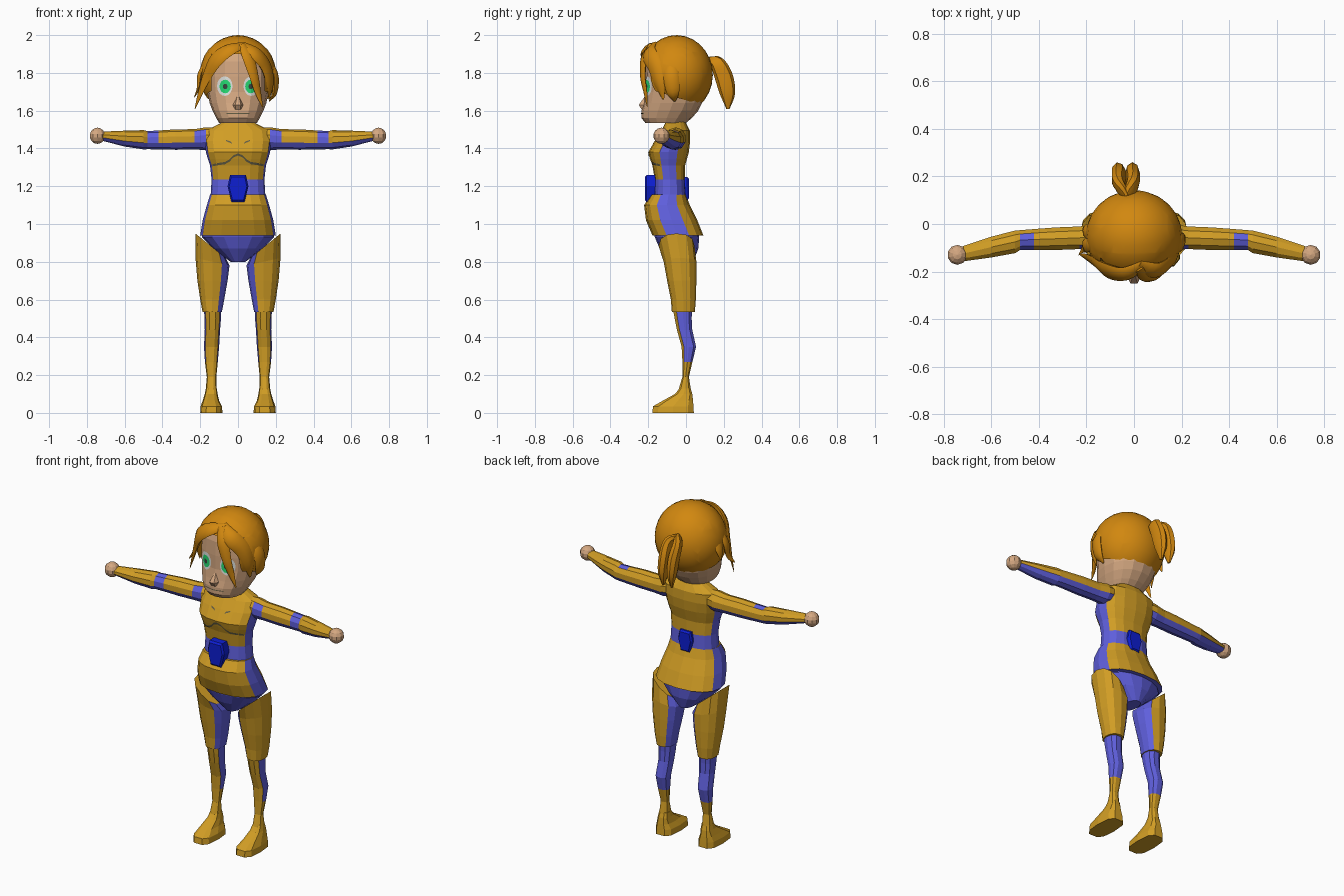
import bpy, bmesh, math
from mathutils import Vector, Matrix
from mathutils.bvhtree import BVHTree

if "Cube" in bpy.data.objects:
    bpy.data.objects.remove(bpy.data.objects["Cube"])

def material(name, r, g, b):
    m = bpy.data.materials.new(name)
    m.diffuse_color = (r, g, b, 1)
    m.use_nodes = True
    m.node_tree.nodes["Principled BSDF"].inputs["Base Color"].default_value = m.diffuse_color
    return m

GOLD = material("gold suit", .64, .34, .018)
BLUE = material("violet blue suit", .115, .115, .72)
GEM = material("deep blue", .004, .013, .65)
SKIN = material("skin", .66, .39, .22)
HAIR = material("orange hair", .64, .245, .005)
WHITE = material("eye white", .75, .78, .75)
GREEN = material("green iris", .02, .7, .17)
DARK = material("dark pupil", .04, .06, .05)
GREY = material("olive grey trim", .13, .115, .06)

def finish(name, bm, mats, rule=None, smooth=False):
    bmesh.ops.recalc_face_normals(bm, faces=bm.faces)
    if rule:
        for f in bm.faces:
            f.material_index = int(rule(f.calc_center_median(), f.normal))
    me = bpy.data.meshes.new(name)
    bm.to_mesh(me)
    bm.free()
    for m in mats:
        me.materials.append(m)
    ob = bpy.data.objects.new(name, me)
    bpy.context.collection.objects.link(ob)
    if smooth:
        bpy.ops.object.select_all(action='DESELECT')
        ob.select_set(True)
        bpy.context.view_layer.objects.active = ob
        bpy.ops.object.shade_smooth_by_angle(angle=math.radians(40))
    return ob

def loft(name, rings, mats, rule=None, smooth=False):
    """Skin a list of closed rings and cap both ends."""
    bm = bmesh.new()
    vs = [[bm.verts.new(p) for p in r] for r in rings]
    n = len(vs[0])
    for a, b in zip(vs, vs[1:]):
        for i in range(n):
            bm.faces.new((a[i], a[(i + 1) % n], b[(i + 1) % n], b[i]))
    bm.faces.new(vs[0][::-1])
    bm.faces.new(vs[-1])
    return finish(name, bm, mats, rule, smooth)

def power(v, p):
    return math.copysign(abs(v) ** p, v)

def ring(z, x0, x1, yf, yb, n=12, p=.85, tilt=0, s=1):
    """Horizontal rounded ring between x0..x1 and yf..yb, side s."""
    out = []
    for i in range(n):
        a = 2 * math.pi * i / n
        c, d = power(math.cos(a), p), power(math.sin(a), p)
        out.append((s * ((x0 + x1) / 2 + (x1 - x0) / 2 * c),
                    (yf + yb) / 2 + (yb - yf) / 2 * d, z + tilt * c))
    return out

def body(name, rows, mats, rule=None, n=16, p=.85):
    return loft(name, [ring(z, -r, r, f, b, n, p) for z, r, f, b in rows], mats, rule)

# Torso: gold front and back, blue flanks and belt
torso = body("torso", [(1.13, .15, -.17, 0), (1.15, .145, -.17, 0), (1.235, .14, -.165, -.005),
    (1.31, .148, -.178, -.005), (1.345, .16, -.19, .005), (1.38, .17, -.2, .015),
    (1.44, .178, -.165, .022), (1.495, .17, -.13, .02), (1.535, .09, -.11, 0), (1.56, .06, -.1, -.01)],
    [GOLD, BLUE], lambda c, n: 1.15 < c.z < 1.235 or (c.z < 1.47 and abs(n.x) > .72))

# Hips flare over the briefs
body("hip_plates", [(1.155, .148, -.185, 0), (1.10, .165, -.222, .02), (1.02, .187, -.212, .06),
    (.94, .2, -.178, .092)], [GOLD, BLUE], lambda c, n: abs(n.x) > .82 or n.z < -.8)
body("briefs", [(1.0, .18, -.18, .06), (.93, .192, -.165, .07), (.87, .13, -.14, .065),
    (.8, .04, -.09, .04)], [BLUE], p=1)

# Belt gems, front and back
def gem(name, y0, y1, y2, k):
    pts = [(.042, .07), (.055, .01), (.034, -.075), (-.034, -.075), (-.055, .01), (-.042, .07)]
    loft(name, [[(x * q, y, 1.19 + z * q) for x, z in pts]
                for y, q in ((y0, k), (y1, k), (y2, k * .85))], [GEM])
gem("belt_gem_front", -.15, -.208, -.218, 1)
gem("belt_gem_back", -.04, .005, .015, .85)

# Limbs, built once per side
for s, side in ((1, "left"), (-1, "right")):
    thigh = [(.885, .065, .226, -.145, .045, .065), (.80, .045, .225, -.118, .055, .02),
             (.70, .055, .215, -.1, .055, 0), (.60, .073, .2, -.08, .052, 0), (.535, .085, .188, -.075, .047, 0)]
    loft(side + "_thigh", [ring(z, a, b, f, k, 12, .85, t, s) for z, a, b, f, k, t in thigh],
         [GOLD, BLUE], lambda c, n: n.x * s < -.6 and abs(n.z) < .7)
    shin = [(.57, .09, .18, -.075, .035), (.50, .09, .178, -.062, .032), (.44, .095, .176, -.05, .035),
            (.35, .1, .18, -.025, .055), (.27, .107, .175, -.02, .035), (.19, .115, .165, -.02, .016),
            (.11, .112, .172, -.045, .03)]
    loft(side + "_shin", [ring(*r, n=10, s=s) for r in shin], [GOLD, BLUE],
         lambda c, n: .27 < c.z and n.y > -.45)
    foot = [(.13, .112, .17, -.035, .025), (.10, .108, .176, -.06, .035), (.065, .1, .187, -.125, .04),
            (.035, .085, .198, -.178, .043), (0, .082, .2, -.182, .045)]
    loft(side + "_foot", [ring(*r, n=10, p=.65, s=s) for r in foot], [GOLD])

    # Arm rows: x, centre y, centre z, half depth, half height
    arm = [(.10, -.055, 1.46, .05, .05), (.17, -.055, 1.452, .056, .06), (.23, -.058, 1.448, .05, .054),
           (.33, -.062, 1.447, .05, .054), (.42, -.065, 1.445, .046, .05), (.48, -.068, 1.444, .044, .048),
           (.50, -.075, 1.446, .05, .051), (.60, -.097, 1.452, .046, .042), (.72, -.125, 1.465, .034, .024)]
    loft(side + "_arm", [[(s * x, y + h * math.cos(math.pi * (i + .5) / 5), z + v * math.sin(math.pi * (i + .5) / 5))
                          for i in range(10)] for x, y, z, h, v in arm], [GOLD, BLUE],
         lambda c, n: n.z < -.35 or (.42 < abs(c.x) < .48 and n.y < .6)
         or (.17 < abs(c.x) < .23 and n.y < -.6))
    bm = bmesh.new()
    bmesh.ops.create_uvsphere(bm, u_segments=10, v_segments=7, radius=.043,
                              matrix=Matrix.Translation((s * .744, -.13, 1.467)))
    finish(side + "_hand", bm, [SKIN])

# Head and nose
head = body("head", [(1.535, .1, -.215, 0), (1.56, .115, -.235, .03), (1.60, .135, -.235, .065),
    (1.64, .15, -.225, .085), (1.70, .163, -.215, .1), (1.78, .168, -.215, .115), (1.86, .16, -.21, .1),
    (1.91, .13, -.195, .07), (1.96, .08, -.14, .02)], [SKIN], p=.9)
body("nose", [(1.68, .008, -.218, -.18), (1.63, .03, -.255, -.18), (1.605, .026, -.238, -.18)], [SKIN], n=6, p=1)

# Painted details are thin plates projected onto the surface behind them
def surface(ob):
    bm = bmesh.new()
    bm.from_mesh(ob.data)
    tree = BVHTree.FromBMesh(bm)
    bm.free()
    return tree

def plate(name, polys, tree, mat, lift):
    bm = bmesh.new()
    for poly in polys:
        f = []
        for x, z in poly:
            hit = tree.ray_cast(Vector((x, -1, z)), Vector((0, 1, 0)))[0]
            f.append(bm.verts.new((x, (hit.y if hit else -.15) - lift, z)))
        bm.faces.new(f)
    return finish(name, bm, [mat])

def disc(cx, cz, rx, rz, n=16):
    """Triangle fan with an inner ring, so the plate follows the face."""
    def pt(i, k):
        a = 2 * math.pi * i / n
        return (cx + k * rx * math.cos(a), cz + k * rz * math.sin(a))
    out = []
    for i in range(n):
        out.append([(cx, cz), pt(i, .5), pt(i + 1, .5)])
        out.append([pt(i, .5), pt(i, 1), pt(i + 1, 1), pt(i + 1, .5)])
    return out

face, chest = surface(head), surface(torso)
for s, side in ((1, "left"), (-1, "right")):
    plate(side + "_eye_white", disc(s * .07, 1.73, .041, .052), face, WHITE, .003)
    plate(side + "_iris", disc(s * .068, 1.728, .03, .036), face, GREEN, .005)
    plate(side + "_pupil", disc(s * .068, 1.728, .012, .014), face, DARK, .007)
    plate(side + "_chest_mark", [[(s * .03, 1.425), (s * .06, 1.437), (s * .065, 1.445), (s * .038, 1.437)]],
          chest, GREY, .004)
    arc = [(0, 1.362), (.025, 1.352), (.045, 1.33), (.07, 1.316), (.1, 1.312), (.135, 1.305)]
    plate(side + "_bust_trim", [[(s * a[0], a[1]), (s * b[0], b[1]), (s * b[0], b[1] + .012), (s * a[0], a[1] + .012)]
                                for a, b in zip(arc, arc[1:])], chest, GREY, .004)
xs = [-.06, -.03, 0, .03, .06]
plate("mouth", [[(a, 1.582), (b, 1.582), (b, 1.587), (a, 1.587)] for a, b in zip(xs, xs[1:])], face, GREY, .003)

# Hair cap: strands radiate from the ponytail root, with an opening for the face
bm = bmesh.new()
bmesh.ops.create_uvsphere(bm, u_segments=28, v_segments=14, radius=1,
                          matrix=Matrix.Rotation(math.radians(-65), 4, 'X'))
bmesh.ops.transform(bm, matrix=Matrix.Translation((0, -.05, 1.79)) @ Matrix.Diagonal((.203, .192, .21, 1)), verts=bm.verts)

def cut(co, no, clear=False):
    bmesh.ops.bisect_plane(bm, geom=bm.verts[:] + bm.edges[:] + bm.faces[:], plane_co=co,
                           plane_no=no, clear_outer=clear)
cut((0, -.1, 1.685), (0, -.3, -1), True)
for co, no in (((.14, 0, 0), (1, 0, 0)), ((-.14, 0, 0), (1, 0, 0)), ((0, 0, 1.9), (0, 0, 1)), ((0, -.12, 0), (0, 1, 0))):
    cut(co, no)
hole = []
for f in bm.faces:
    c = f.calc_center_median()
    if c.y < -.12 and abs(c.x) < .14 and c.z < 1.9:
        hole.append(f)
bmesh.ops.delete(bm, geom=hole, context='FACES')
finish("hair_cap", bm, [HAIR], smooth=True)

# Hair locks: flattened tapering tubes along smoothed paths (x, y, z, half width)
def lock(name, pts, thick=.4):
    P = [Vector(p) for p in pts]
    P = [2 * P[0] - P[1]] + P + [2 * P[-1] - P[-2]]
    path = []
    for a, b, c, d in zip(P, P[1:], P[2:], P[3:]):
        for k in range(4):
            t = k / 4
            path.append(.5 * (2 * b + (c - a) * t + (2 * a - 5 * b + 4 * c - d) * t * t + (3 * b - a - 3 * c + d) * t ** 3))
    path.append(P[-2])
    rings = []
    for i, q in enumerate(path):
        o = q.to_3d()
        t = (path[min(i + 1, len(path) - 1)].to_3d() - path[max(i - 1, 0)].to_3d()).normalized()
        across = t.cross(o - Vector((0, -.05, 1.79))).normalized()
        out = across.cross(t)
        rings.append([o + q.w * (across * math.cos(j * math.pi / 4) + out * thick * math.sin(j * math.pi / 4))
                      for j in range(8)])
    loft(name, rings, [HAIR], smooth=True)

lock("fringe_right_sweep", [(.04, -.17, 1.95, .02), (-.04, -.21, 1.925, .04), (-.115, -.195, 1.87, .05),
    (-.165, -.16, 1.78, .035), (-.2, -.14, 1.69, .02), (-.228, -.13, 1.61, .003)])
lock("fringe_left_strand", [(.02, -.19, 1.95, .02), (.055, -.222, 1.88, .033), (.085, -.228, 1.78, .026),
    (.105, -.215, 1.70, .018), (.13, -.205, 1.62, .003)])
lock("fringe_left_sweep", [(.02, -.17, 1.955, .02), (.09, -.195, 1.905, .045), (.145, -.165, 1.84, .045),
    (.168, -.14, 1.75, .035), (.165, -.12, 1.66, .005)])
lock("right_flick", [(-.15, -.08, 1.88, .02), (-.2, -.09, 1.8, .03), (-.21, -.1, 1.72, .02), (-.232, -.13, 1.67, .003)])
lock("right_back_flick", [(-.16, -.02, 1.86, .02), (-.2, -.03, 1.78, .03), (-.215, -.02, 1.72, .004)])
lock("left_side_lock", [(.14, -.08, 1.89, .02), (.195, -.08, 1.8, .04), (.195, -.07, 1.7, .035), (.165, -.06, 1.65, .006)])
for i, x in enumerate((-.062, -.006)):
    lock("ponytail_lobe_%d" % (i + 1), [(-.032, .115, 1.87, .012), (x, .165, 1.85, .026), (x, .2, 1.78, .032),
        (x, .22, 1.69, .027), (x, .222, 1.61, .006)], 1.5)
